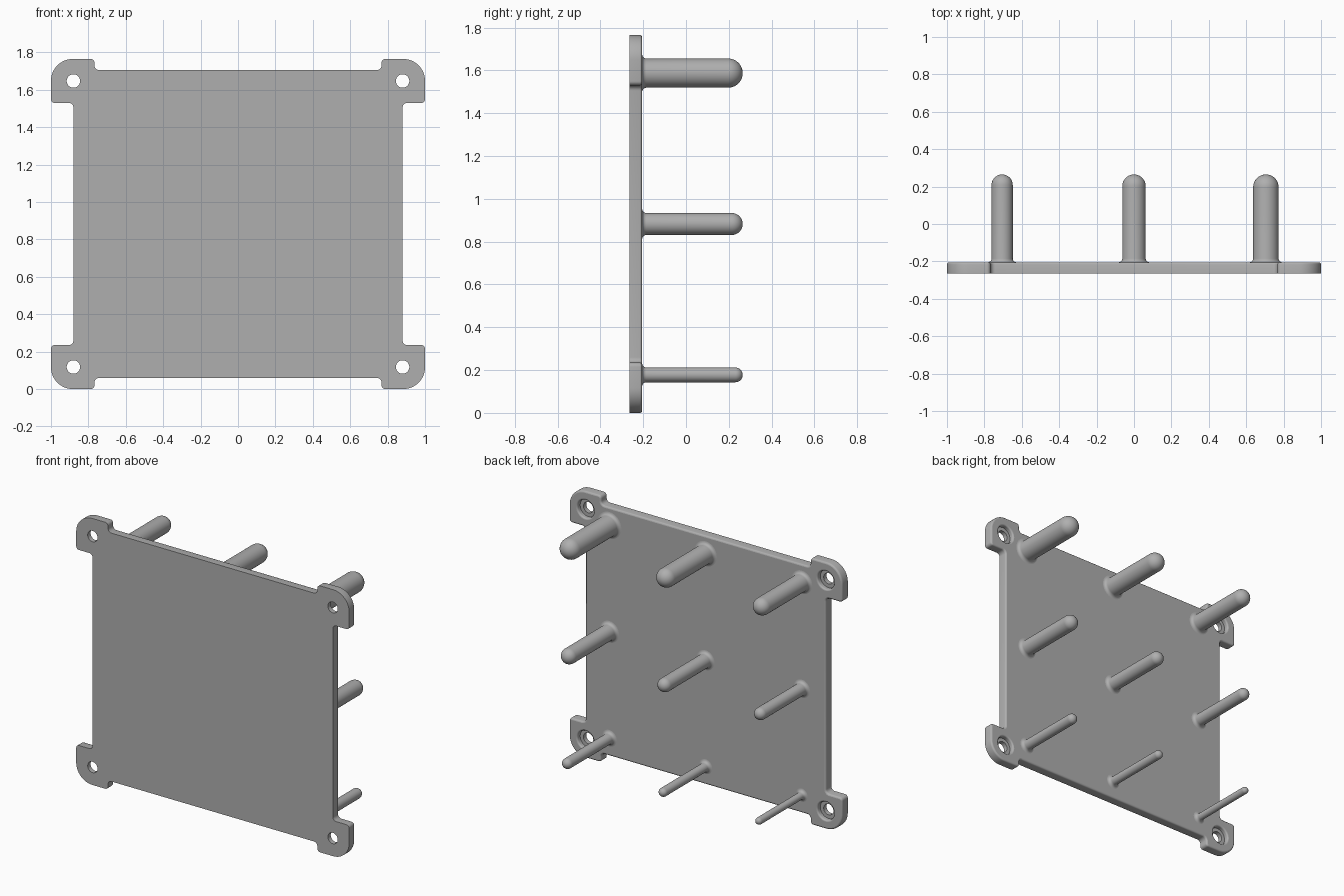
import bpy, bmesh
from math import sin, cos, pi, radians
from mathutils import Vector

cube = bpy.data.objects.get("Cube")
if cube:
    bpy.data.objects.remove(cube)

FRONT, BACK, TIP = -0.265, -0.205, 0.265
HEIGHT = 1.765
HOLE_X, HOLE_Z = 0.88, 0.118

grey = bpy.data.materials.new("plain grey")
grey.use_nodes = True
grey.diffuse_color = (0.43, 0.43, 0.43, 1)
grey.node_tree.nodes["Principled BSDF"].inputs["Base Color"].default_value = grey.diffuse_color


def make_object(name, bm):
    bmesh.ops.recalc_face_normals(bm, faces=bm.faces)
    mesh = bpy.data.meshes.new(name)
    bm.to_mesh(mesh)
    bm.free()
    mesh.materials.append(grey)
    obj = bpy.data.objects.new(name, mesh)
    bpy.context.collection.objects.link(obj)
    return obj


def activate(obj):
    bpy.ops.object.select_all(action='DESELECT')
    obj.select_set(True)
    bpy.context.view_layer.objects.active = obj


def smooth(obj):
    activate(obj)
    bpy.ops.object.shade_smooth_by_angle(angle=radians(35))


def lathe(name, profile, x, z, steps=40):
    """Turn (radius, y) points about an axis parallel to y."""
    bm = bmesh.new()
    verts = [bm.verts.new((r, y, 0)) for r, y in profile]
    edges = [bm.edges.new(pair) for pair in zip(verts, verts[1:])]
    bmesh.ops.spin(bm, geom=verts + edges, cent=(0, 0, 0), axis=(0, 1, 0),
                   angle=2 * pi, steps=steps)
    bmesh.ops.remove_doubles(bm, verts=bm.verts, dist=0.0001)
    obj = make_object(name, bm)
    obj.location = (x, 0, z)
    return obj


def arc(n):
    return [i / n * pi / 2 for i in range(n + 1)]


def rounded(corners):
    """Round each right-angled corner (x, z, radius) of a closed outline."""
    points = []
    for i, (x, z, r) in enumerate(corners):
        p = Vector((x, z))
        a = (Vector(corners[i - 1][:2]) - p).normalized()
        b = (Vector(corners[(i + 1) % len(corners)][:2]) - p).normalized()
        centre = p + r * (a + b)
        points += [centre - r * (b * cos(t) + a * sin(t))
                   for t in arc(14 if r > 0.1 else 6)]
    return points


# Plate outline: one eared corner, mirrored to the other three
ear = [(0.767, 0.06, 0.025), (0.767, 0, 0.02), (1, 0, 0.117),
       (1, 0.235, 0.02), (HOLE_X, 0.235, 0.025)]
half = ear + [(x, HEIGHT - z, r) for x, z, r in reversed(ear)]
outline = rounded(half + [(-x, z, r) for x, z, r in reversed(half)])

# Plate: extruded outline with a rounded back rim
bm = bmesh.new()
face = bm.faces.new([bm.verts.new((x, FRONT, z)) for x, z in outline])
made = bmesh.ops.extrude_face_region(bm, geom=[face], use_keep_orig=True)["geom"]
moved = [v for v in made if isinstance(v, bmesh.types.BMVert)]
bmesh.ops.translate(bm, verts=moved, vec=(0, BACK - FRONT, 0))
bmesh.ops.recalc_face_normals(bm, faces=bm.faces)
rim = [e for e in made if isinstance(e, bmesh.types.BMEdge)]
bmesh.ops.bevel(bm, geom=rim, offset=0.011, segments=3, profile=0.5, affect='EDGES')
plate = make_object("mounting_plate", bm)

# Countersunk screw holes, with a softened lip on the back
HOLE, RECESS, LIP, FLOOR = 0.036, 0.06, 0.01, -0.235
cut_profile = [(0, FRONT - 0.1), (HOLE, FRONT - 0.1), (HOLE, FLOOR), (RECESS, FLOOR)]
cut_profile += [(RECESS + LIP * (1 - cos(t)), BACK - LIP + LIP * sin(t)) for t in arc(4)]
cut_profile += [(RECESS + LIP, BACK + 0.1), (0, BACK + 0.1)]
for sx in (-1, 1):
    for z in (HOLE_Z, HEIGHT - HOLE_Z):
        cutter = lathe("hole_cutter", cut_profile, sx * HOLE_X, z)
        cutter.hide_render = True
        cut = plate.modifiers.new("hole", 'BOOLEAN')
        cut.operation = 'DIFFERENCE'
        cut.solver = 'EXACT'
        cut.object = cutter
        activate(plate)
        bpy.ops.object.modifier_apply(modifier=cut.name)
        bpy.data.objects.remove(cutter)
smooth(plate)
for poly in plate.data.polygons:
    if abs(poly.normal.y) > 0.99:
        poly.use_smooth = False

# Nine round-ended pins, thinning steadily across and down the back
FILLET = 0.02
rows, columns = ("top", "middle", "bottom"), ("left", "centre", "right")
for i, row in enumerate(rows):
    for j, column in enumerate(columns):
        r = 0.068 - 0.0056 * (3 * i + j)
        profile = [(0, BACK - 0.01), (r + FILLET, BACK - 0.01)]
        profile += [(r + FILLET * (1 - sin(t)), BACK + FILLET * (1 - cos(t))) for t in arc(5)]
        profile += [(r * cos(t), TIP - r + r * sin(t)) for t in arc(9)]
        profile[-1] = (0, TIP)
        smooth(lathe(f"{row}_{column}_pin", profile,
                     0.705 * (1 - j), HEIGHT / 2 + 0.705 * (1 - i)))
